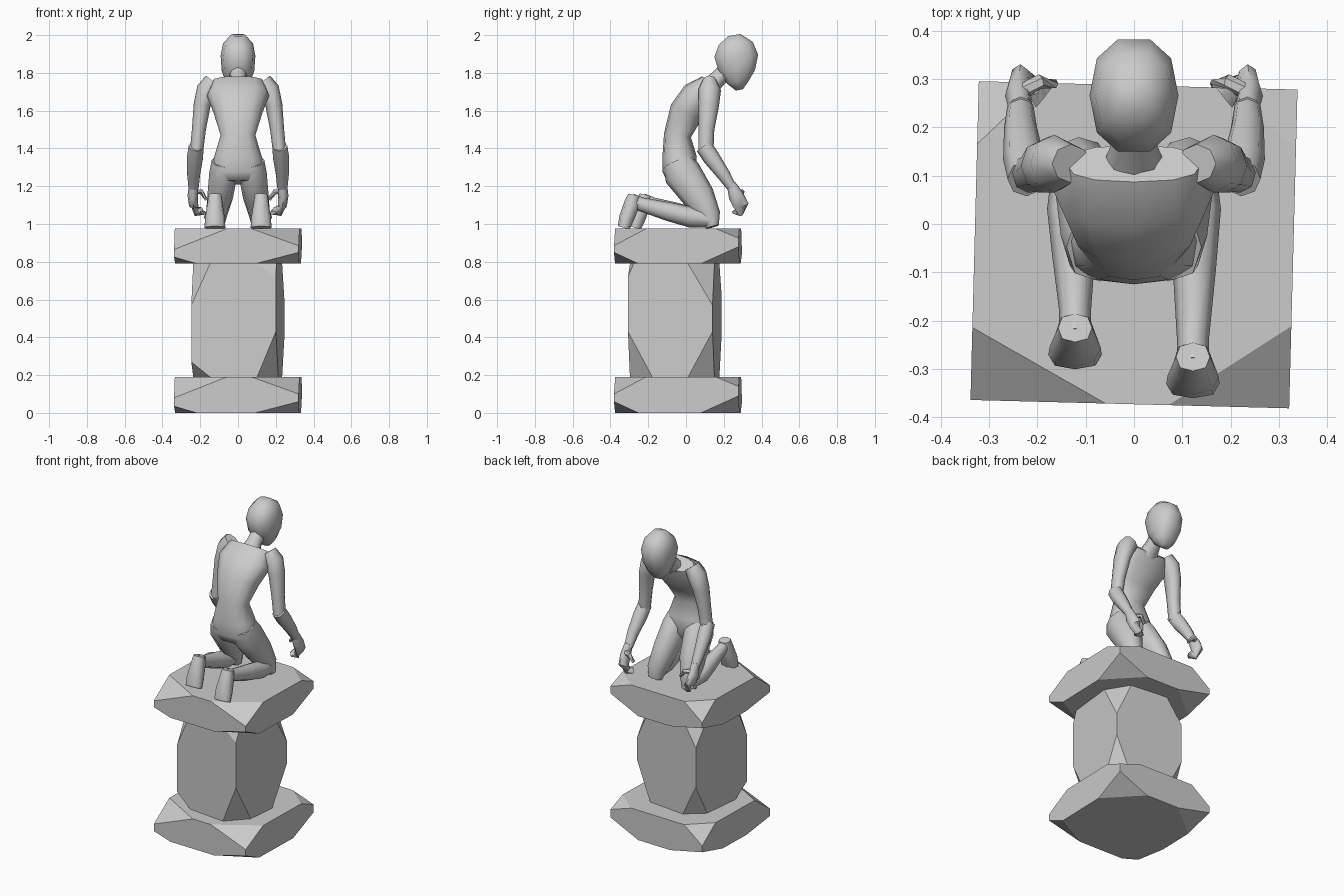
import bpy, bmesh, math
from mathutils import Vector, Matrix

default_cube = bpy.data.objects.get("Cube")
if default_cube:
    bpy.data.objects.remove(default_cube, do_unlink=True)

stone = bpy.data.materials.new("grey stone")
stone.use_nodes = True
GREY = (0.6, 0.6, 0.6, 1)
stone.diffuse_color = GREY
stone.node_tree.nodes["Principled BSDF"].inputs["Base Color"].default_value = GREY


def add_object(name, bm, smooth):
    bmesh.ops.recalc_face_normals(bm, faces=bm.faces[:])
    mesh = bpy.data.meshes.new(name)
    bm.to_mesh(mesh)
    bm.free()
    mesh.materials.append(stone)
    obj = bpy.data.objects.new(name, mesh)
    bpy.context.collection.objects.link(obj)
    if smooth:
        bpy.ops.object.select_all(action='DESELECT')
        obj.select_set(True)
        bpy.context.view_layer.objects.active = obj
        bpy.ops.object.shade_smooth_by_angle(angle=math.radians(55))
    return obj


def hewn_block(name, side, height, location, turn, corners):
    """Square block whose corners are chipped off at the top and the bottom.
    Each chip is (depth along the upright edge, length along x, length along y)."""
    bm = bmesh.new()
    half = side / 2
    for (sx, sy), chips in corners.items():
        for (depth, along_x, along_y), z, sz in zip(chips, (height, 0), (-1, 1)):
            bm.verts.new((sx * half, sy * half, z + sz * depth))
            bm.verts.new((sx * (half - along_x), sy * half, z))
            bm.verts.new((sx * half, sy * (half - along_y), z))
    bmesh.ops.convex_hull(bm, input=bm.verts[:])
    bmesh.ops.dissolve_limit(bm, angle_limit=math.radians(1), verts=bm.verts[:], edges=bm.edges[:])
    place = Matrix.Translation(location) @ Matrix.Rotation(math.radians(turn), 4, 'Z')
    bmesh.ops.transform(bm, matrix=place, verts=bm.verts[:])
    add_object(name, bm, False)


def limb(name, rings, sides=8, mirror=1, square=1.0):
    """Loft of oval rings (centre, half width, half depth) set across the path."""
    bm = bmesh.new()
    centres = [Vector((x * mirror, y, z)) for x, y, z, w, d in rings]
    loops = []
    for i, ring in enumerate(rings):
        along = (centres[min(i + 1, len(rings) - 1)] - centres[max(i - 1, 0)]).normalized()
        ref = Vector((1, 0, 0)) if abs(along.x) < 0.7 else Vector((0, 1, 0))
        across = (ref - along * ref.dot(along)).normalized()
        deep = along.cross(across)
        loop = []
        for k in range(sides):
            a = math.tau * k / sides
            c, s = math.cos(a), math.sin(a)
            c = math.copysign(abs(c) ** square, c)
            s = math.copysign(abs(s) ** square, s)
            loop.append(bm.verts.new(centres[i] + across * c * ring[3] + deep * s * ring[4]))
        loops.append(loop)
    for low, high in zip(loops, loops[1:]):
        for k in range(sides):
            n = (k + 1) % sides
            bm.faces.new((low[k], low[n], high[n], high[k]))
    bm.faces.new(loops[0][::-1])
    bm.faces.new(loops[-1])
    return add_object(name, bm, True)


# Pedestal: two slabs and a slightly turned column
slab_chips = {
    (-1, -1): ((0.11, 0.28, 0.15), (0.035, 0.12, 0.23)),
    (1, -1): ((0.09, 0.25, 0.17), (0.06, 0.23, 0.13)),
    (1, 1): ((0.05, 0.15, 0.12), (0.09, 0.2, 0.2)),
    (-1, 1): ((0.1, 0.13, 0.13), (0.05, 0.23, 0.2)),
}
column_chips = {
    (-1, -1): ((0.22, 0.1, 0.1), (0.08, 0.1, 0.1)),
    (1, -1): ((0.07, 0.1, 0.03), (0.24, 0.1, 0.13)),
    (1, 1): ((0.22, 0.1, 0.13), (0.24, 0.1, 0.13)),
    (-1, 1): ((0.15, 0.1, 0.1), (0.2, 0.1, 0.1)),
}
hewn_block("base_slab", 0.66, 0.19, (0, -0.043, 0), -1.5, slab_chips)
hewn_block("column", 0.45, 0.6, (0, -0.06, 0.19), -6, column_chips)
hewn_block("top_slab", 0.66, 0.185, (0, -0.043, 0.79), -1.5, slab_chips)

# Kneeling body, bent forward
limb("torso", [
    (0, -0.045, 1.22, 0.12, 0.06),
    (0, -0.035, 1.27, 0.148, 0.09),
    (0, -0.035, 1.36, 0.125, 0.09),
    (0, -0.045, 1.47, 0.092, 0.072),
    (0, 0.0, 1.59, 0.13, 0.09),
    (0, 0.065, 1.68, 0.165, 0.09),
    (0, 0.125, 1.75, 0.14, 0.05),
], sides=12, square=0.8)
limb("neck", [
    (0, 0.11, 1.71, 0.07, 0.05),
    (0, 0.17, 1.77, 0.045, 0.045),
    (0, 0.24, 1.84, 0.045, 0.045),
])
limb("head", [
    (0, 0.283, 1.71, 0.03, 0.02),
    (0, 0.275, 1.75, 0.065, 0.06),
    (0, 0.27, 1.81, 0.086, 0.1),
    (0, 0.266, 1.89, 0.092, 0.121),
    (0, 0.263, 1.955, 0.08, 0.095),
    (0, 0.255, 2.0, 0.04, 0.035),
], sides=10, square=0.85)

# Limbs, with the left and right legs set at slightly different depths
for side, mirror, shift in (("left", 1, 0), ("right", -1, 0.06)):
    limb(side + "_thigh", [
        (0.07, -0.045, 1.33, 0.07, 0.08),
        (0.077, -0.02, 1.27, 0.075, 0.1),
        (0.095, 0.07, 1.14, 0.068, 0.085),
        (0.115, 0.125, 1.04, 0.055, 0.06),
        (0.12, 0.14, 0.985, 0.045, 0.035),
    ], mirror=mirror, square=0.85)
    limb(side + "_shin", [
        (0.12, 0.15, 1.015, 0.045, 0.035),
        (0.125, 0.03, 1.035, 0.055, 0.055),
        (0.125, -0.09 + shift / 2, 1.065, 0.045, 0.05),
        (0.122, -0.24 + shift, 1.105, 0.033, 0.037),
        (0.122, -0.29 + shift, 1.125, 0.033, 0.037),
    ], mirror=mirror)
    limb(side + "_foot", [
        (0.122, -0.275 + shift, 1.155, 0.035, 0.03),
        (0.122, -0.285 + shift, 1.11, 0.04, 0.042),
        (0.122, -0.315 + shift, 1.03, 0.053, 0.04),
        (0.122, -0.33 + shift, 0.98, 0.055, 0.032),
    ], mirror=mirror, square=0.8)
    limb(side + "_upper_arm", [
        (0.13, 0.125, 1.755, 0.05, 0.04),
        (0.165, 0.125, 1.71, 0.055, 0.06),
        (0.19, 0.12, 1.63, 0.045, 0.055),
        (0.207, 0.108, 1.5, 0.037, 0.042),
        (0.22, 0.105, 1.38, 0.035, 0.04),
    ], mirror=mirror)
    limb(side + "_forearm", [
        (0.222, 0.095, 1.41, 0.04, 0.045),
        (0.228, 0.135, 1.35, 0.043, 0.045),
        (0.235, 0.2, 1.26, 0.034, 0.035),
        (0.235, 0.245, 1.19, 0.027, 0.025),
    ], mirror=mirror)
    limb(side + "_hand", [
        (0.235, 0.24, 1.21, 0.025, 0.025),
        (0.24, 0.265, 1.15, 0.027, 0.04),
        (0.235, 0.29, 1.1, 0.025, 0.042),
        (0.21, 0.285, 1.065, 0.022, 0.03),
        (0.185, 0.265, 1.06, 0.03, 0.01),
    ], mirror=mirror)
    limb(side + "_thumb", [
        (0.23, 0.275, 1.17, 0.016, 0.016),
        (0.195, 0.295, 1.17, 0.015, 0.015),
        (0.165, 0.29, 1.13, 0.01, 0.01),
    ], sides=6, mirror=mirror)
